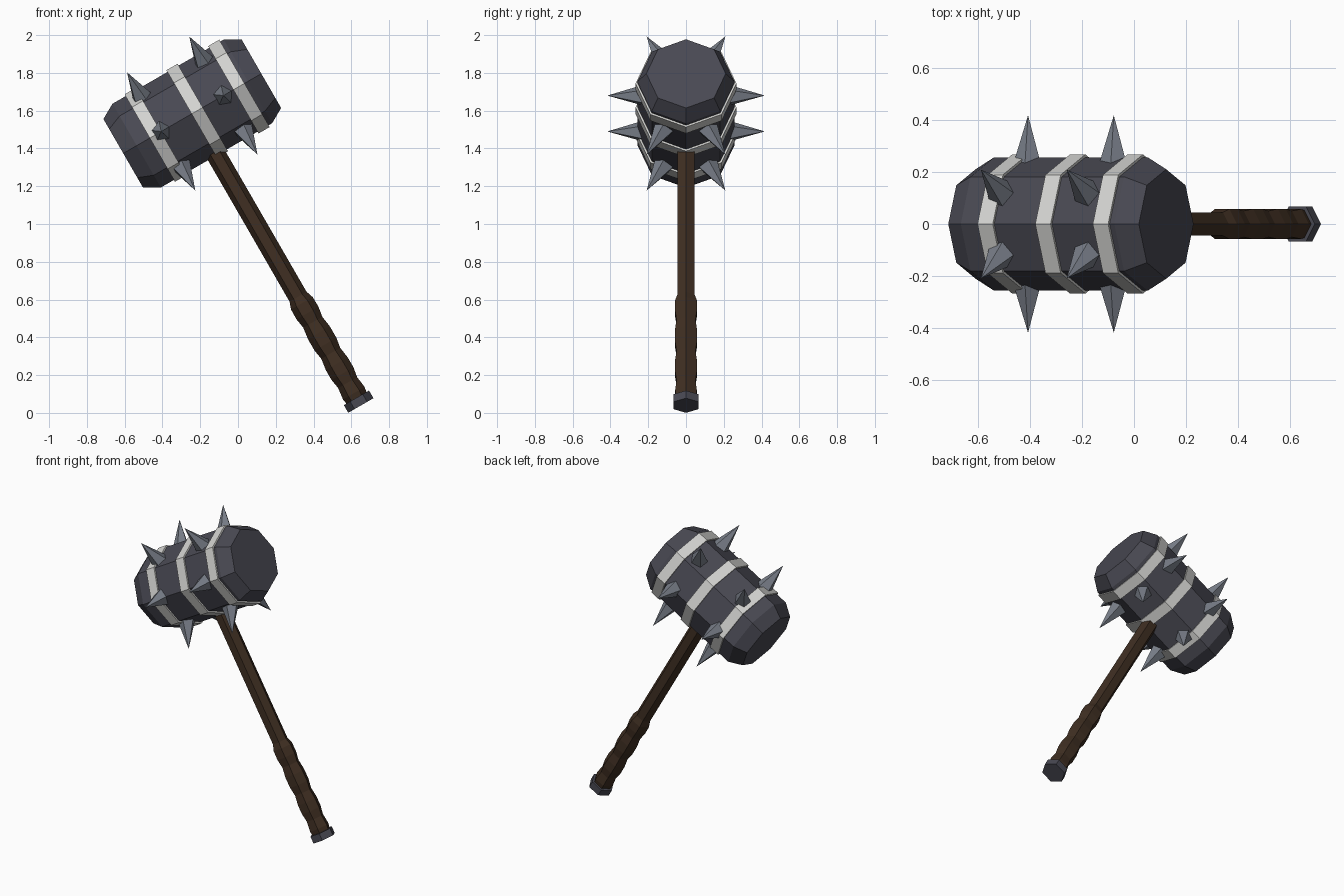
import bpy, bmesh, math
from mathutils import Matrix, Vector

if "Cube" in bpy.data.objects:
    bpy.data.objects.remove(bpy.data.objects["Cube"])

# Local frame: x along the head, z up the handle; then the whole hammer leans over
LEAN = Matrix.Translation((-0.242, 0, 1.585)) @ Matrix.Rotation(math.radians(-30), 4, 'Y')
ALONG_X = Matrix.Rotation(math.radians(90), 4, 'Y')


def material(name, color):
    m = bpy.data.materials.new(name)
    m.diffuse_color = (*color, 1)
    m.use_nodes = True
    m.node_tree.nodes["Principled BSDF"].inputs["Base Color"].default_value = m.diffuse_color
    return m


IRON = material("dark iron", (0.066, 0.066, 0.085))
SILVER = material("pale steel", (0.66, 0.66, 0.64))
STEEL = material("grey steel", (0.19, 0.21, 0.25))
WOOD = material("dark wood", (0.050, 0.028, 0.016))


def lathe(name, profile, sides, mat, place=Matrix()):
    """Closed faceted solid from (height, radius) stations along z."""
    bm = bmesh.new()
    rings = []
    for h, r in profile:
        if r == 0:
            rings.append([bm.verts.new((0, 0, h))] * sides)
        else:
            rings.append([bm.verts.new((r * math.cos(2 * math.pi * i / sides),
                                        r * math.sin(2 * math.pi * i / sides), h))
                          for i in range(sides)])
    for a, b in zip(rings, rings[1:]):
        for i in range(sides):
            j = (i + 1) % sides
            quad = [a[i], a[j], b[j], b[i]]
            bm.faces.new(list(dict.fromkeys(quad)))
    for ring in (rings[0], rings[-1]):
        if len(set(ring)) > 2:
            bm.faces.new(ring)
    bmesh.ops.recalc_face_normals(bm, faces=bm.faces)
    bm.transform(LEAN @ place)
    mesh = bpy.data.meshes.new(name)
    bm.to_mesh(mesh)
    bm.free()
    mesh.materials.append(mat)
    obj = bpy.data.objects.new(name, mesh)
    bpy.context.collection.objects.link(obj)
    return obj


# Octagonal head with chamfered ends
lathe("head", [(-0.422, 0.21), (-0.34, 0.256), (0.34, 0.256), (0.422, 0.21)],
      8, IRON, ALONG_X)

# Raised bands around the head
for i, x in enumerate((-0.226, 0.03, 0.285)):
    lathe(f"band_{i + 1}", [(x - 0.034, 0.267), (x + 0.034, 0.267)], 8, SILVER, ALONG_X)

# Two rows of six spikes
for row, x in enumerate((-0.19, 0.19)):
    for k in range(6):
        place = Matrix.Translation((x, 0, 0)) @ Matrix.Rotation(math.radians(30 + 60 * k), 4, 'X')
        lathe(f"spike_{row + 1}_{k + 1}", [(0.22, 0.06), (0.417, 0)], 5, STEEL, place)

# Hexagonal handle with a wavy grip
lathe("handle", [(-1.745, 0.060), (-1.71, 0.066), (-1.645, 0.058), (-1.59, 0.067),
                 (-1.53, 0.067), (-1.466, 0.058), (-1.41, 0.067), (-1.34, 0.067),
                 (-1.276, 0.058), (-1.22, 0.067), (-1.16, 0.066), (-1.12, 0.052),
                 (-0.2, 0.052)], 6, WOOD)

# Pommel cap
lathe("pommel", [(-1.785, 0.077), (-1.738, 0.077)], 6, IRON)
